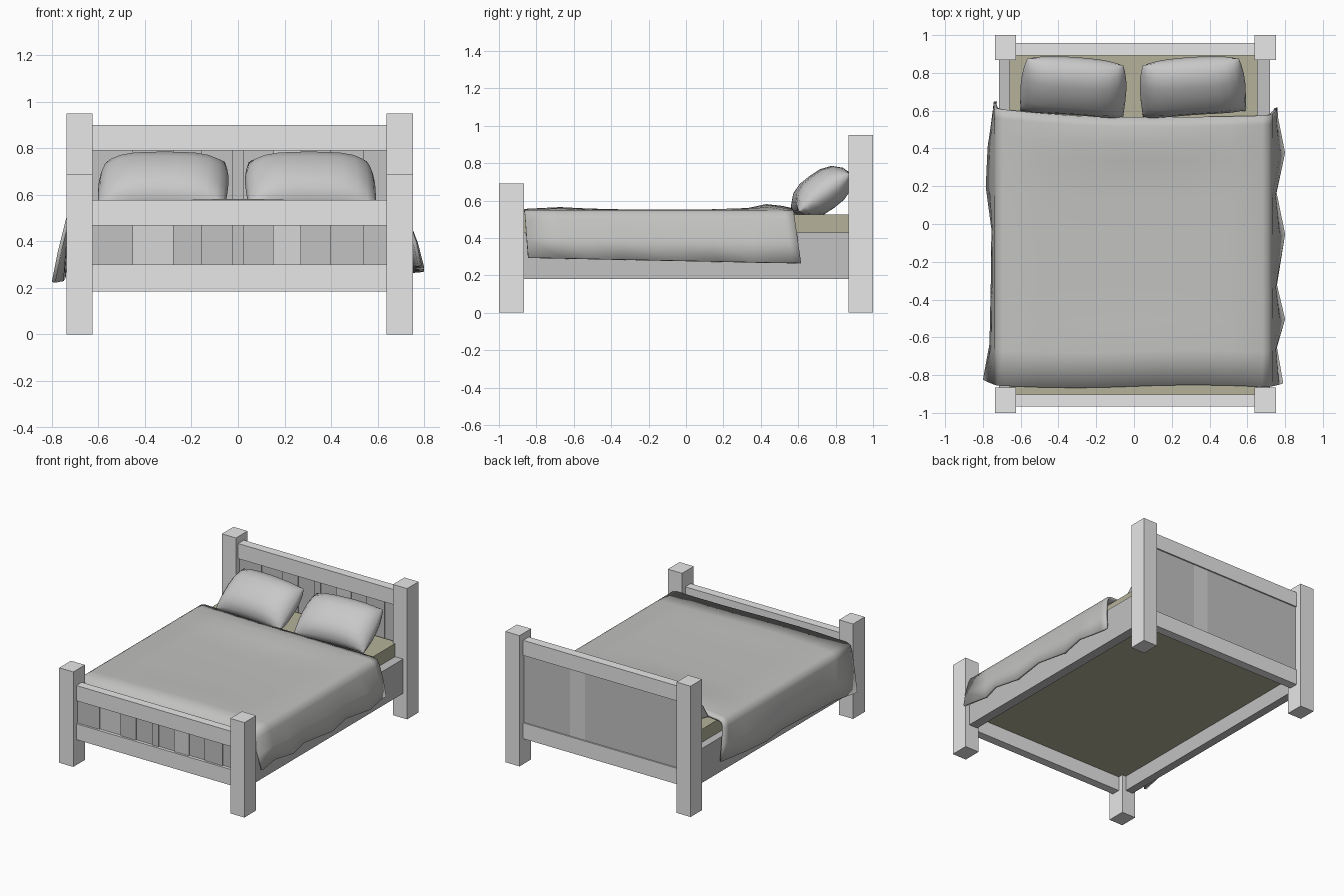
import bpy, bmesh, math
from mathutils import Matrix, Vector

if "Cube" in bpy.data.objects:
    bpy.data.objects.remove(bpy.data.objects["Cube"])


def mat(name, r, g, b):
    m = bpy.data.materials.new(name)
    m.diffuse_color = (r, g, b, 1)
    m.use_nodes = True
    m.node_tree.nodes["Principled BSDF"].inputs["Base Color"].default_value = m.diffuse_color
    return m


FRAME = mat("pale frame", 0.8, 0.8, 0.8)
LIGHT = mat("light plank", 0.68, 0.68, 0.68)
SLAT = mat("slat grey", 0.54, 0.54, 0.54)
CLOTH = mat("blanket grey", 0.54, 0.54, 0.53)
PILLOW = mat("pillow grey", 0.58, 0.58, 0.58)
MATTRESS = mat("mattress tan", 0.46, 0.45, 0.32)


def finish(name, bm, material, smooth=None):
    me = bpy.data.meshes.new(name)
    bm.to_mesh(me)
    bm.free()
    ob = bpy.data.objects.new(name, me)
    bpy.context.collection.objects.link(ob)
    me.materials.append(material)
    if smooth:
        bpy.ops.object.select_all(action='DESELECT')
        ob.select_set(True)
        bpy.context.view_layer.objects.active = ob
        bpy.ops.object.shade_smooth_by_angle(angle=math.radians(smooth))
    return ob


def box(name, x, y, z, material):
    bm = bmesh.new()
    size = Matrix.Diagonal((x[1] - x[0], y[1] - y[0], z[1] - z[0], 1))
    centre = Matrix.Translation(((x[0] + x[1]) / 2, (y[0] + y[1]) / 2, (z[0] + z[1]) / 2))
    bmesh.ops.create_cube(bm, size=1, matrix=centre @ size)
    return finish(name, bm, material)


# Posts and side rails
for side, px, rx in (("left", (-0.737, -0.624), (-0.715, -0.655)),
                     ("right", (0.638, 0.752), (0.65, 0.72))):
    box("head_post_" + side, px, (0.868, 1.0), (0, 0.95), FRAME)
    box("foot_post_" + side, px, (-1.0, -0.866), (0, 0.69), FRAME)
    box("side_rail_" + side, rx, (-0.88, 0.88), (0.18, 0.43), SLAT)

# Headboard and footboard cross rails
XR = (-0.63, 0.645)
box("head_top_rail", XR, (0.893, 0.958), (0.79, 0.90), FRAME)
box("head_bottom_rail", XR, (0.893, 0.958), (0.185, 0.30), FRAME)
box("foot_top_rail", XR, (-0.965, -0.903), (0.467, 0.578), FRAME)
box("foot_bottom_rail", XR, (-0.965, -0.903), (0.185, 0.30), FRAME)

# Vertical planks, alternately set forward and back
edges = [-0.63, -0.45, -0.28, -0.155, -0.025, 0.025, 0.15, 0.27, 0.395, 0.54, 0.645]
for i in range(10):
    x = (edges[i], edges[i + 1])
    d = 0.008 * (i % 2)
    box(f"head_plank_{i}", x, (0.91 + d, 0.948), (0.29, 0.80), LIGHT if i == 6 else SLAT)
    box(f"foot_plank_{i}", x, (-0.95 + d, -0.918), (0.29, 0.48), LIGHT if i in (1, 6) else SLAT)

# Mattress
box("mattress", (-0.66, 0.655), (-0.903, 0.895), (0.29, 0.525), MATTRESS)

# Blanket: draped cross-section along the bed; rows give y, left and right hem width
hem = [(-0.84, 0.80, 0.79), (-0.65, 0.765, 0.757), (-0.5, 0.762, 0.80), (-0.32, 0.758, 0.757),
       (-0.05, 0.755, 0.80), (0.17, 0.785, 0.755), (0.38, 0.775, 0.80), (0.48, 0.76, 0.78),
       (0.57, 0.748, 0.762), (0.62, 0.742, 0.76)]
bm = bmesh.new()
grid = []
for y, wl, wr in hem:
    v = (y + 0.84) / 1.46
    zl = 0.225 + 0.045 * v
    zr = 0.295 - 0.03 * v
    crest = 0.553 + 0.03 * math.exp(-((y - 0.5) / 0.1) ** 2) + 0.012 * math.exp(-((y + 0.65) / 0.15) ** 2)
    section = [(-wl, zl), (-(wl + 0.745) / 2, (zl + 0.5) / 2), (-0.738, 0.50), (-0.725, 0.537), (-0.69, 0.55)]
    section += [(x / 10, 0.55 + (crest - 0.55) * (1 - (abs(x) / 7) ** 2)) for x in range(-5, 6, 2)]
    section += [(0.68, 0.55), (0.715, 0.537), (0.732, 0.50), ((wr + 0.745) / 2, (zr + 0.5) / 2), (wr, zr)]
    row = []
    for x, z in section:
        drop = max(0, 0.55 - z) / 0.28
        head = 0.565 + (0.045 if x < 0 else 0.01) * min(1, abs(x) / 0.72) ** 2 + 0.04 * drop
        foot = -0.86 + 0.025 * drop + 0.008 * math.sin(x * 5)
        row.append(bm.verts.new((x, foot + (head - foot) * v, z)))
    grid.append(row)
for a, b in zip(grid, grid[1:]):
    for i in range(len(a) - 1):
        bm.faces.new((a[i], a[i + 1], b[i + 1], b[i]))
blanket = finish("blanket", bm, CLOTH, 60)
solid = blanket.modifiers.new("thickness", 'SOLIDIFY')
solid.thickness = 0.016
solid.offset = -1


# Pillows: two bulging sheets joined at a pinched seam, leaning on the headboard
def pillow(name, centre, turn):
    bm = bmesh.new()
    N, M = 12, 8
    place = (Matrix.Translation(centre) @ Matrix.Rotation(turn, 4, 'Z')
             @ Matrix.Rotation(math.radians(36), 4, 'X'))
    for s in (1, -1):
        rows = []
        for j in range(M + 1):
            v = -math.cos(math.pi * j / M)
            row = []
            for i in range(N + 1):
                u = -math.cos(math.pi * i / N)
                x = 0.28 * u * (1 - (0.09 if v > 0 else 0.03) * v * v)
                y = 0.18 * v * (1 - (0.09 * u * u if v > 0 else 0.08 * (1 - u * u)))
                inside = 0 < i < N and 0 < j < M
                h = 0.105 * ((1 - u ** 4) * (1 - abs(v) ** 3)) ** 0.6 if inside else 0
                row.append(bm.verts.new(place @ Vector((x, y, s * h))))
            rows.append(row)
        for a, b in zip(rows, rows[1:]):
            for i in range(N):
                bm.faces.new((a[i], a[i + 1], b[i + 1], b[i]))
    bmesh.ops.remove_doubles(bm, verts=bm.verts, dist=0.0005)
    bmesh.ops.recalc_face_normals(bm, faces=bm.faces)
    return finish(name, bm, PILLOW, 60)


pillow("pillow_left", (-0.32, 0.725, 0.645), math.radians(-4))
pillow("pillow_right", (0.31, 0.725, 0.645), math.radians(4))
